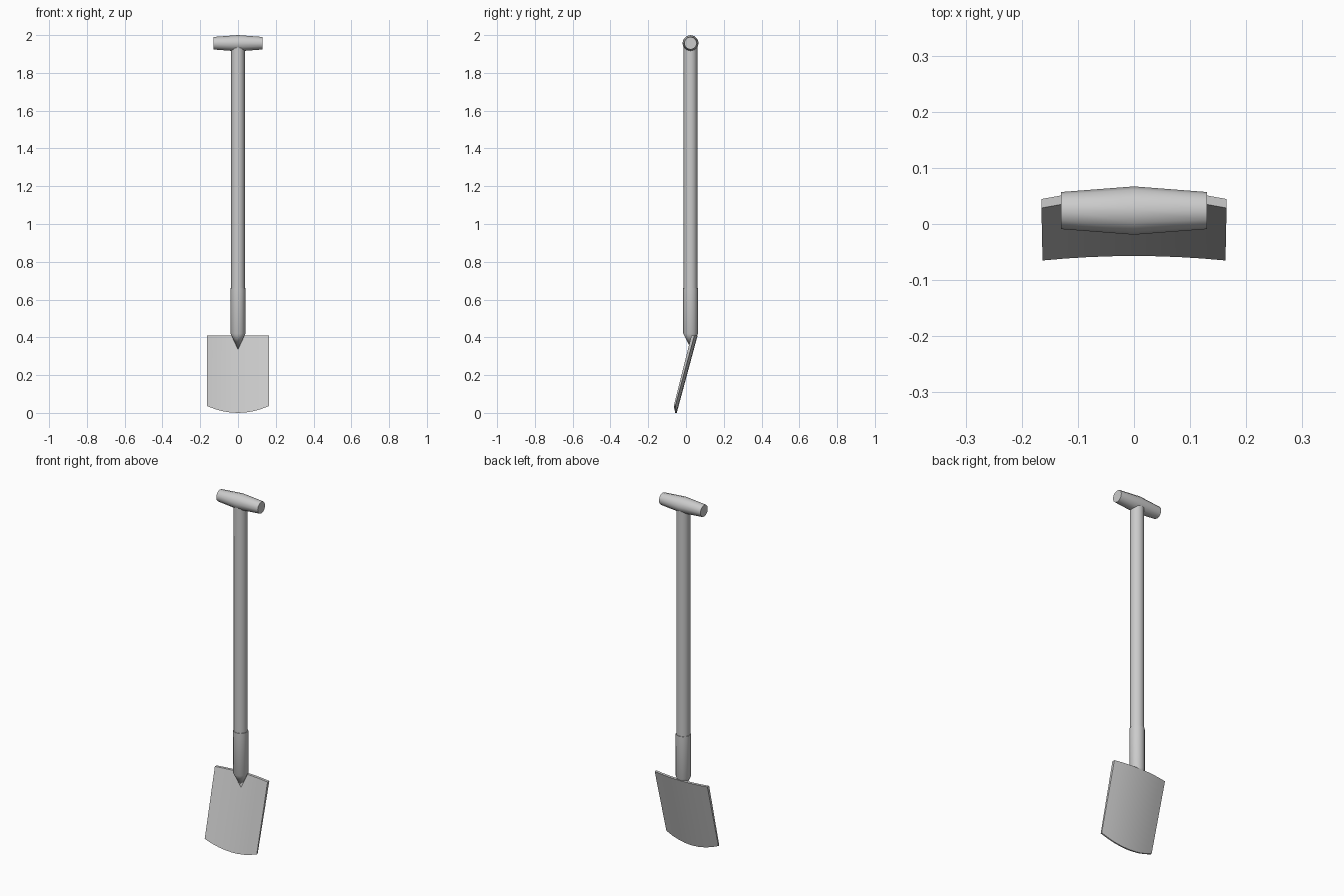
import bpy, bmesh, math

if "Cube" in bpy.data.objects:
    bpy.data.objects.remove(bpy.data.objects["Cube"])

CY = 0.024  # depth of the shaft axis


def finish(name, bm, angle=40):
    bmesh.ops.recalc_face_normals(bm, faces=bm.faces)
    me = bpy.data.meshes.new(name)
    bm.to_mesh(me)
    bm.free()
    ob = bpy.data.objects.new(name, me)
    bpy.context.collection.objects.link(ob)
    bpy.ops.object.select_all(action='DESELECT')
    ob.select_set(True)
    bpy.context.view_layer.objects.active = ob
    bpy.ops.object.shade_smooth_by_angle(angle=math.radians(angle))
    return ob


def lathe(name, rings, place, n=12, tip=None):
    """Loft round rings (t, radius); place maps (t, u, v) to a point."""
    bm = bmesh.new()
    loops = []
    for t, r in rings:
        loops.append([bm.verts.new(place(t, r * math.cos(2 * math.pi * i / n),
                                         r * math.sin(2 * math.pi * i / n)))
                      for i in range(n)])
    for a, b in zip(loops, loops[1:]):
        for i in range(n):
            j = (i + 1) % n
            bm.faces.new((a[i], a[j], b[j], b[i]))
    bm.faces.new(loops[-1])
    if tip:
        p = bm.verts.new(tip)
        for i in range(n):
            bm.faces.new((loops[0][i], loops[0][(i + 1) % n], p))
    else:
        bm.faces.new(loops[0])
    return finish(name, bm)


def upright(t, u, v):
    return (u, CY + v, t)


def sideways(t, u, v):
    return (t, CY + u, 1.957 + v)


# Wooden shaft and barrel-shaped cross grip
lathe("shaft", [(0.43, 0.036), (1.95, 0.036)], upright)
lathe("grip", [(-0.13, 0.033), (0, 0.043), (0.13, 0.033)], sideways)

# Metal socket, closing to a point on the blade face
lathe("socket", [(0.42, 0.039), (0.66, 0.039)], upright, tip=(0, 0.028, 0.335))

# Dished, raked blade with a rounded lower edge
bm = bmesh.new()
NX = 8
grid = []
for k in range(NX + 1):
    s = -1 + 2 * k / NX
    ring = []
    for t in (0, 1):  # bottom, top
        x = s * (0.163 + 0.002 * t)
        z = 0.41 if t else 0.036 * s * s
        y = -0.057 + 0.25 * z - 0.017 * s * s
        th = 0.016 if t else 0.008
        ring.append([bm.verts.new((x, y, z)), bm.verts.new((x, y + th, z))])
    (bf, bb), (tf, tb) = ring
    grid.append([bf, tf, tb, bb])
for a, b in zip(grid, grid[1:]):
    for i in range(4):
        j = (i + 1) % 4
        bm.faces.new((a[i], a[j], b[j], b[i]))
bm.faces.new(grid[0])
bm.faces.new(grid[-1])
finish("blade", bm)
